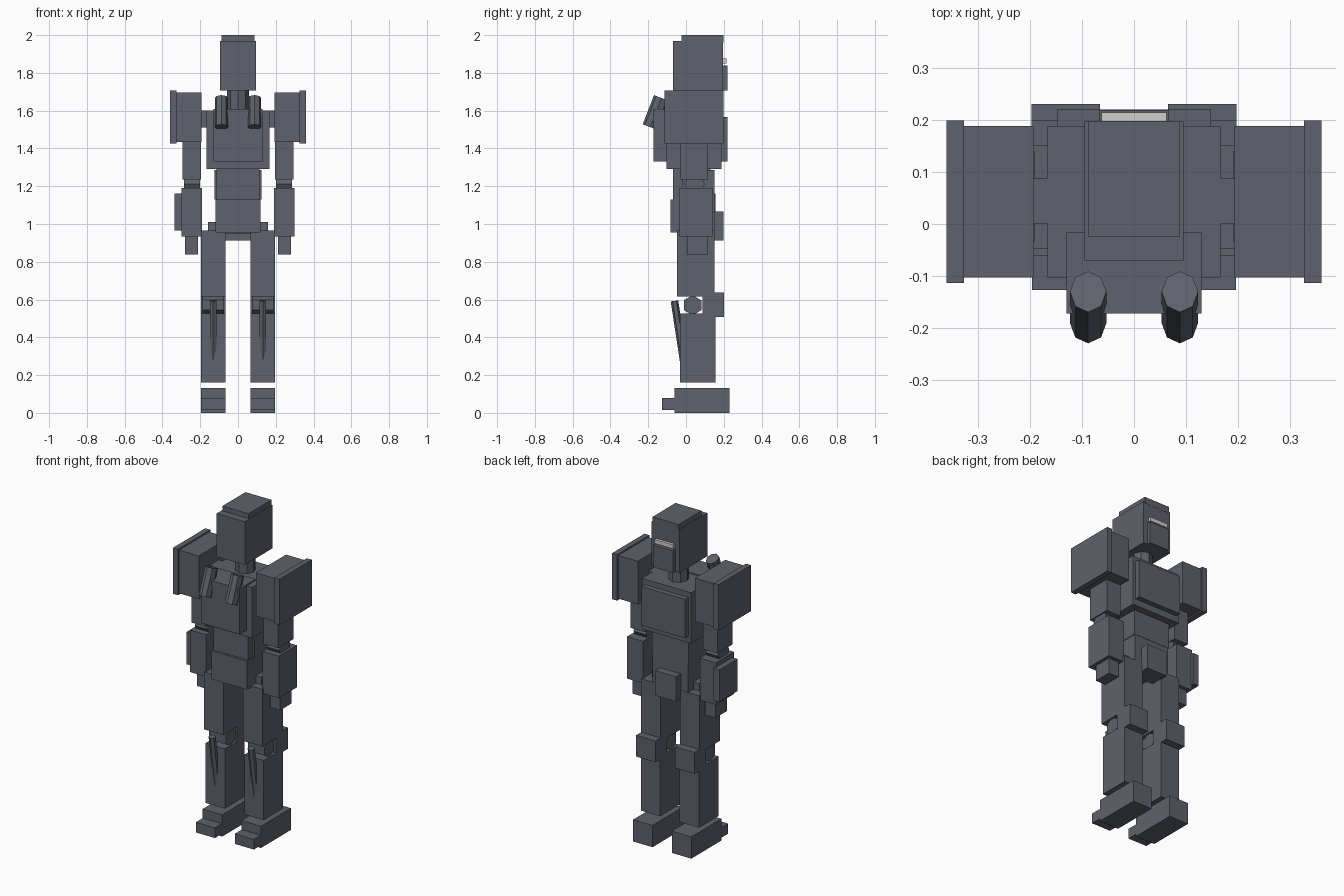
import bpy, bmesh
from mathutils import Vector, Matrix

if "Cube" in bpy.data.objects:
    bpy.data.objects.remove(bpy.data.objects["Cube"])


def material(name, rgb):
    m = bpy.data.materials.new(name)
    m.diffuse_color = (*rgb, 1)
    m.use_nodes = True
    m.node_tree.nodes["Principled BSDF"].inputs["Base Color"].default_value = m.diffuse_color
    return m


SLATE = material("slate_grey", (0.115, 0.121, 0.15))
PALE = material("pale_grey", (0.62, 0.62, 0.60))


def finish(name, bm, mat):
    bmesh.ops.recalc_face_normals(bm, faces=bm.faces)
    me = bpy.data.meshes.new(name)
    bm.to_mesh(me)
    bm.free()
    me.materials.append(mat)
    ob = bpy.data.objects.new(name, me)
    bpy.context.collection.objects.link(ob)
    return ob


def box(name, x, y, z, mat=SLATE):
    """Box given by its (min, max) range on each axis."""
    bm = bmesh.new()
    bmesh.ops.create_cube(bm, size=1)
    for v in bm.verts:
        v.co = [a + (b - a) * (c + 0.5) for (a, b), c in zip((x, y, z), v.co)]
    return finish(name, bm, mat)


def rod(name, a, b, r, sides, flat=1.0, spin=0.0):
    """Faceted cylinder from a to b; flat stretches its depth."""
    a, b = Vector(a), Vector(b)
    bm = bmesh.new()
    bmesh.ops.create_cone(bm, cap_ends=True, segments=sides,
                          radius1=r, radius2=r, depth=(b - a).length)
    bm.transform(Matrix.Rotation(spin, 4, 'Z'))
    bm.transform(Matrix.Diagonal((1, flat, 1, 1)))
    rot = Vector((0, 0, 1)).rotation_difference(b - a).to_matrix().to_4x4()
    bm.transform(Matrix.Translation((a + b) / 2) @ rot)
    return finish(name, bm, SLATE)


def span(x, y, z):
    """Range list for a box centred on x = 0."""
    return (-x, x), y, z


# Head and neck
box("head", *span(0.095, (-0.07, 0.197), (1.706, 1.97)))
box("head_cap", *span(0.088, (-0.024, 0.198), (1.96, 2.0)))
box("visor", *span(0.062, (0.19, 0.214), (1.85, 1.875)), PALE)
box("face_guard", *span(0.067, (0.19, 0.219), (1.706, 1.84)))
rod("neck", (0, 0.07, 1.58), (0, 0.07, 1.72), 0.058, 8)

# Torso
box("chest", *span(0.166, (-0.103, 0.188), (1.29, 1.6)))
box("chest_plate", *span(0.148, (0.18, 0.22), (1.33, 1.567)))
box("backpack", *span(0.13, (-0.172, -0.015), (1.33, 1.608)))
box("waist", *span(0.115, (-0.07, 0.13), (1.0, 1.3)))
box("belly_plate", *span(0.124, (-0.02, 0.152), (1.13, 1.285)))
box("pelvis", *span(0.12, (-0.083, 0.15), (0.955, 1.13)))
box("hip_axle", *span(0.16, (0.0, 0.1), (0.95, 1.01)))
box("groin_plate", *span(0.07, (0.08, 0.198), (0.913, 1.065)))

for side, s in (("left", -1), ("right", 1)):
    def limb(name, x0, x1, y, z):
        box(f"{side}_{name}", tuple(sorted((s * x0, s * x1))), y, z)

    # Arm
    limb("shoulder", 0.193, 0.33, (-0.103, 0.188), (1.433, 1.697))
    limb("shoulder_plate", 0.326, 0.36, (-0.113, 0.199), (1.425, 1.706))
    limb("shoulder_axle", 0.16, 0.2, (0.0, 0.088), (1.51, 1.6))
    limb("upper_arm", 0.195, 0.293, (-0.03, 0.115), (1.235, 1.44))
    rod(f"{side}_elbow", (s * 0.202, 0.045, 1.212), (s * 0.285, 0.045, 1.212), 0.055, 6)
    limb("forearm", 0.191, 0.3, (-0.035, 0.14), (0.933, 1.19))
    limb("hand", 0.212, 0.28, (0.005, 0.117), (0.838, 0.94))

    # Leg
    limb("thigh", 0.066, 0.197, (-0.047, 0.152), (0.615, 0.965))
    rod(f"{side}_knee", (s * 0.075, 0.035, 0.57), (s * 0.187, 0.035, 0.57),
        0.053, 6, spin=1.5708)
    limb("knee_pad", 0.066, 0.197, (0.087, 0.2), (0.507, 0.637))
    limb("shin", 0.066, 0.197, (-0.033, 0.155), (0.16, 0.525))
    rod(f"{side}_calf_piston", (s * 0.132, -0.061, 0.593), (s * 0.132, -0.012, 0.27), 0.02, 6)
    limb("foot", 0.065, 0.197, (-0.06, 0.23), (0.0, 0.133))
    limb("heel", 0.067, 0.196, (-0.127, -0.05), (0.016, 0.078))

    # Back thruster
    rod(f"{side}_thruster", (s * 0.088, -0.19, 1.513), (s * 0.088, -0.13, 1.667),
        0.035, 8, flat=1.2)

# Shield panel on one forearm only
box("forearm_shield", (-0.335, -0.295), (-0.02, 0.157), (0.966, 1.162))
